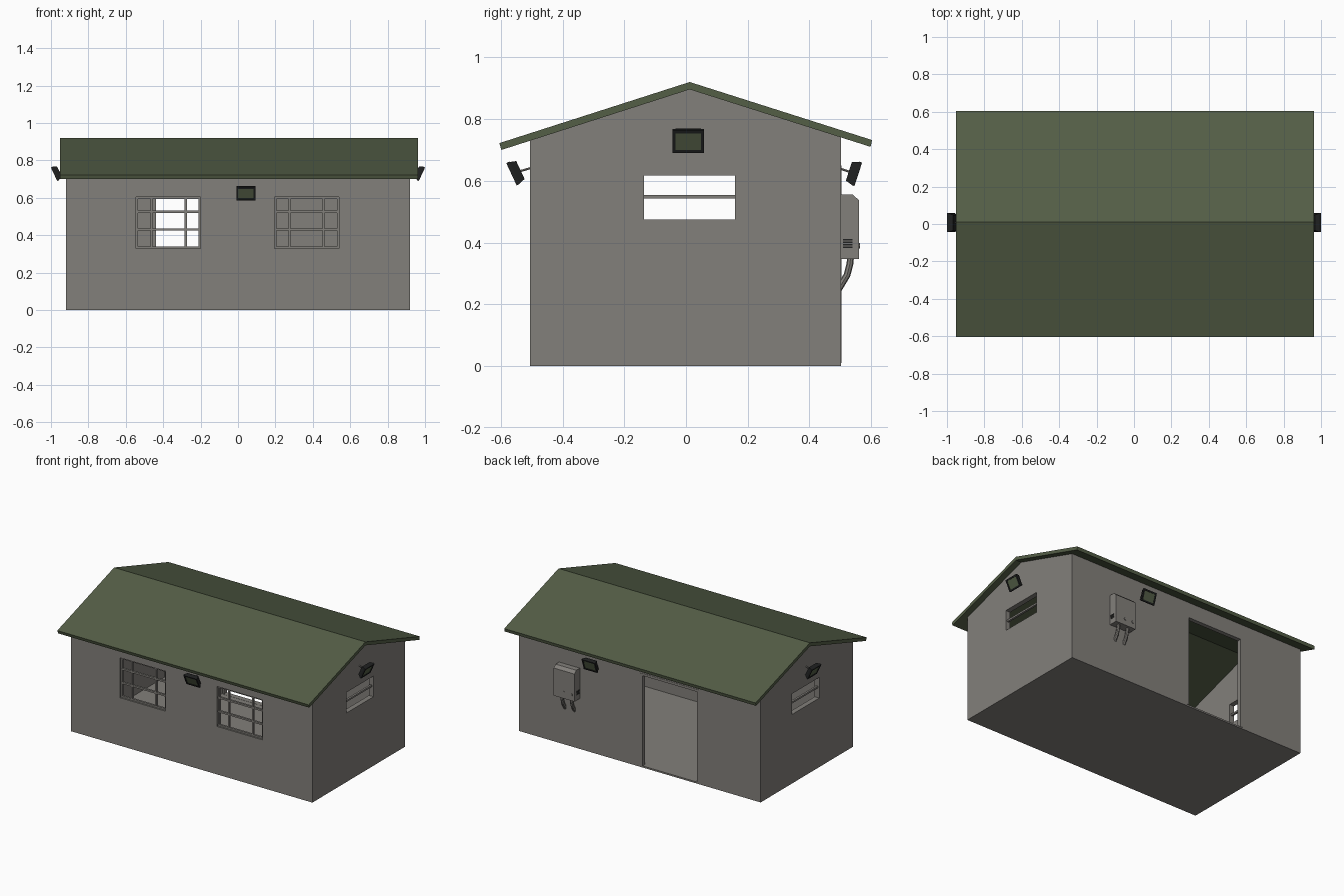
import bpy, bmesh, math
from mathutils import Matrix, Vector

if "Cube" in bpy.data.objects:
    bpy.data.objects.remove(bpy.data.objects["Cube"])


def material(name, rgb):
    m = bpy.data.materials.new(name)
    m.diffuse_color = (*rgb, 1)
    m.use_nodes = True
    m.node_tree.nodes["Principled BSDF"].inputs["Base Color"].default_value = m.diffuse_color
    return m


GREY = material("concrete grey", (0.225, 0.214, 0.197))
GREEN = material("roof green", (0.088, 0.112, 0.062))
BLACK = material("lamp black", (0.014, 0.015, 0.015))


def finish(name, bm, mat):
    bmesh.ops.recalc_face_normals(bm, faces=bm.faces)
    me = bpy.data.meshes.new(name)
    bm.to_mesh(me)
    bm.free()
    me.materials.append(mat)
    ob = bpy.data.objects.new(name, me)
    bpy.context.collection.objects.link(ob)
    return ob


def add_box(bm, x0, x1, y0, y1, z0, z1, matrix=None):
    m = Matrix.Translation(((x0 + x1) / 2, (y0 + y1) / 2, (z0 + z1) / 2)) @ \
        Matrix.Diagonal((x1 - x0, y1 - y0, z1 - z0, 1))
    return bmesh.ops.create_cube(bm, size=1, matrix=(matrix or Matrix()) @ m)["verts"]


def prism(name, profile, x0, x1, mat):
    """Extrude a (y, z) profile along x."""
    bm = bmesh.new()
    f = bm.faces.new([bm.verts.new((x0, y, z)) for y, z in profile])
    r = bmesh.ops.extrude_face_region(bm, geom=[f])
    bmesh.ops.translate(bm, vec=(x1 - x0, 0, 0),
                        verts=[v for v in r["geom"] if isinstance(v, bmesh.types.BMVert)])
    return finish(name, bm, mat)


def add_tube(bm, path, radius, sides=8):
    """Bent tube in a y-z plane."""
    pts = [Vector(p) for p in path]
    rings = []
    for i, p in enumerate(pts):
        d = (pts[min(i + 1, len(pts) - 1)] - pts[max(i - 1, 0)]).normalized()
        u = Vector((1, 0, 0)) if abs(d.x) < 0.9 else Vector((0, 1, 0))
        w = d.cross(u).normalized()
        rings.append([bm.verts.new(p + radius * (u * math.cos(a) + w * math.sin(a)))
                      for a in (2 * math.pi * k / sides for k in range(sides))])
    for a, b in zip(rings, rings[1:]):
        for k in range(sides):
            bm.faces.new((a[k], a[(k + 1) % sides], b[(k + 1) % sides], b[k]))
    bm.faces.new(rings[0])
    bm.faces.new(rings[-1])


def cut(target, cutter):
    cutter.hide_render = True
    mod = target.modifiers.new("cut", "BOOLEAN")
    mod.operation, mod.solver, mod.object = "DIFFERENCE", "EXACT", cutter
    bpy.context.view_layer.objects.active = target
    bpy.ops.object.modifier_apply(modifier=mod.name)
    bpy.data.objects.remove(cutter)


# Hollow house shell with gables and floor
walls = prism("walls", [(-.505, 0), (.502, 0), (.502, .747), (.012, .901), (-.505, .736)],
              -.92, .92, GREY)
cut(walls, prism("cavity", [(-.47, .01), (.467, .01), (.467, .81), (.012, .95), (-.47, .80)],
                 -.885, .885, GREY))

# Openings: front windows, side windows, back door
FRONT = [(-.545, -.2, (-.463, -.28)), (.195, .54, (.275, .457))]
openings = [(x0, x1, -.6, -.4, .33, .605) for x0, x1, _ in FRONT]
openings += [(-1.1, 1.1, -.136, .159, .475, .617), (-.45, -.01, .4, .6, .011, .645)]
for o in openings:
    b = bmesh.new()
    add_box(b, *o)
    cut(walls, finish("opening", b, GREY))

# Window bars
bm = bmesh.new()
for x0, x1, posts in FRONT:
    for x in (*posts, x0 + .005, x1 - .005):
        add_box(bm, x - .006, x + .006, -.493, -.481, .33, .605)
    for z in (.43, .525, .335, .600):
        add_box(bm, x0, x1, -.494, -.480, z - .006, z + .006)
finish("front_window_bars", bm, GREY)
bm = bmesh.new()
for s in (-1, 1):
    x = s * .903
    add_box(bm, x - .007, x + .007, -.136, .159, .542, .554)
finish("side_window_bars", bm, GREY)

# Door frame inside the opening
bm = bmesh.new()
for x in (-.446, -.014):
    add_box(bm, x - .008, x + .008, .475, .504, .01, .645)
add_box(bm, -.45, -.01, .475, .504, .633, .649)
finish("door_frame", bm, GREY)

# Gable roof
prism("roof", [(-.605, .722), (.012, .92), (.603, .732), (.598, .710), (.012, .896), (-.598, .70)],
      -.952, .962, GREEN)


# Floodlights
def floodlight(name, loc, turn, tilt, reach):
    base = Matrix.Translation(loc) @ Matrix.Rotation(turn, 4, "Z")
    m = base @ Matrix.Rotation(tilt, 4, "X")
    bm = bmesh.new()
    verts = add_box(bm, -.05, .05, -.006, .016, -.039, .039)
    for v in verts:                                  # taper towards the back
        if v.co.y > 0:
            v.co.x *= .82
            v.co.z *= .82
    for s in (-1, 1):                                # raised rim
        add_box(bm, s * .046 - .005, s * .046 + .005, -.016, -.005, -.040, .040)
        add_box(bm, -.05, .05, -.016, -.005, s * .035 - .005, s * .035 + .005)
    bm.transform(m)
    finish(name + "_housing", bm, BLACK)
    bm = bmesh.new()
    add_box(bm, -.042, .042, -.013, -.005, -.031, .031, m)
    finish(name + "_lens", bm, GREEN)
    bm = bmesh.new()
    add_tube(bm, [base @ Vector((0, .01, .002)), base @ Vector((0, reach, .014))], .004, 6)
    finish(name + "_arm", bm, GREY)


floodlight("front_lamp", (.042, -.551, .628), 0, math.radians(25), .05)
floodlight("back_lamp", (.345, .543, .626), math.pi, math.radians(18), .045)
floodlight("right_lamp", (.969, .007, .733), math.pi / 2, math.radians(25), .052)
floodlight("left_lamp", (-.969, .007, .733), -math.pi / 2, math.radians(25), .052)

# Electrical box on the back wall
prism("fuse_box", [(.50, .347), (.56, .347), (.56, .537), (.54, .556), (.50, .556)],
      .457, .615, GREY)
bm = bmesh.new()
for s in (.457, .615):                               # side vents
    for z in (.385, .393, .401, .409):
        add_box(bm, s - .002, s + .002, .508, .54, z - .002, z + .002)
finish("box_vents", bm, BLACK)
bm = bmesh.new()
for x in (.54, .48):                                 # latch knobs
    bmesh.ops.create_cone(bm, cap_ends=True, segments=10, radius1=.009, radius2=.009, depth=.006,
                          matrix=Matrix.Translation((x, .561, .39)) @ Matrix.Rotation(math.pi / 2, 4, "X"))
finish("box_knobs", bm, GREY)
bm = bmesh.new()
for x in (.50, .572):
    add_tube(bm, [(x, .533, .35), (x, .531, .33), (x, .522, .295), (x, .495, .25)], .011)
finish("box_cables", bm, GREY)
